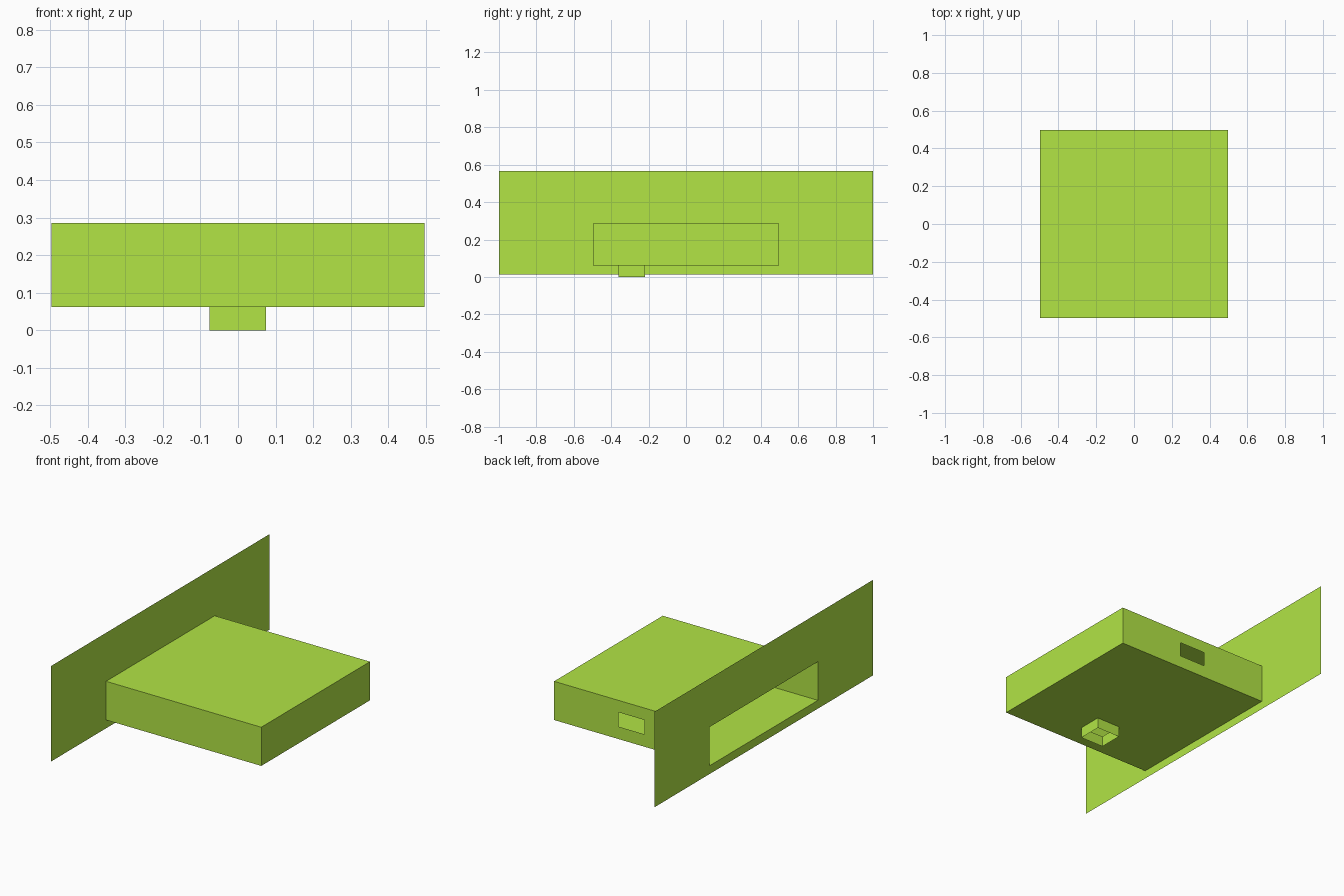
import bpy, bmesh
from mathutils import Vector

cube = bpy.data.objects.get("Cube")
if cube:
    bpy.data.objects.remove(cube, do_unlink=True)

GREEN = (0.445, 0.78, 0.06, 1)
mat = bpy.data.materials.new("lime green")
mat.use_nodes = True
mat.diffuse_color = GREEN
mat.node_tree.nodes["Principled BSDF"].inputs["Base Color"].default_value = GREEN


def corners(axis, at, rect):
    """Corners of a rectangle lying across an axis; rect = (u0, u1, v0, v1)."""
    u0, u1, v0, v1 = rect
    points = []
    for u, v in ((u0, v0), (u1, v0), (u1, v1), (u0, v1)):
        p = [u, v]
        p.insert(axis, at)
        points.append(Vector(p))
    return points


def sheet(bm, axis, at, rect, facing, hole=None):
    """Thin flat sheet, optionally with a rectangular opening."""
    outer = [bm.verts.new(p) for p in corners(axis, at, rect)]
    if hole:
        inner = [bm.verts.new(p) for p in corners(axis, at, hole)]
        faces = [bm.faces.new((outer[i], outer[(i + 1) % 4], inner[(i + 1) % 4], inner[i]))
                 for i in range(4)]
    else:
        faces = [bm.faces.new(outer)]
    for f in faces:
        f.normal_update()
        if f.normal[axis] * facing < 0:
            f.normal_flip()


def finish(name, bm):
    bmesh.ops.remove_doubles(bm, verts=bm.verts, dist=0.0005)
    mesh = bpy.data.meshes.new(name)
    bm.to_mesh(mesh)
    bm.free()
    mesh.materials.append(mat)
    obj = bpy.data.objects.new(name, mesh)
    bpy.context.collection.objects.link(obj)


HALF = 0.497
FLOOR, TOP = 0.062, 0.286
SPOUT = (-0.076, 0.074, -0.36, -0.22)
SQUARE = (-HALF, HALF, -HALF, HALF)
SIDE = (-HALF, HALF, FLOOR, TOP)

# Hollow box: roof, front, side and back wall with a slot; open on the plate side
bm = bmesh.new()
sheet(bm, 2, TOP, SQUARE, 1)
sheet(bm, 1, -HALF, SIDE, -1)
sheet(bm, 0, HALF, SIDE, 1)
sheet(bm, 1, HALF, SIDE, 1, hole=(-0.083, 0.083, 0.134, 0.217))
finish("box_shell", bm)

# Floor with an opening above the spout
bm = bmesh.new()
sheet(bm, 2, FLOOR, SQUARE, -1, hole=SPOUT)
finish("box_floor", bm)

# Short square spout, open at both ends
bm = bmesh.new()
x0, x1, y0, y1 = SPOUT
for axis, at, a, b, facing in ((0, x0, y0, y1, -1), (0, x1, y0, y1, 1),
                               (1, y0, x0, x1, -1), (1, y1, x0, x1, 1)):
    sheet(bm, axis, at, (a, b, 0, FLOOR), facing)
finish("spout", bm)

# Tall mounting plate around the open side
bm = bmesh.new()
sheet(bm, 0, -HALF, (-1, 1, 0.014, 0.567), -1, hole=SIDE)
finish("mounting_plate", bm)
